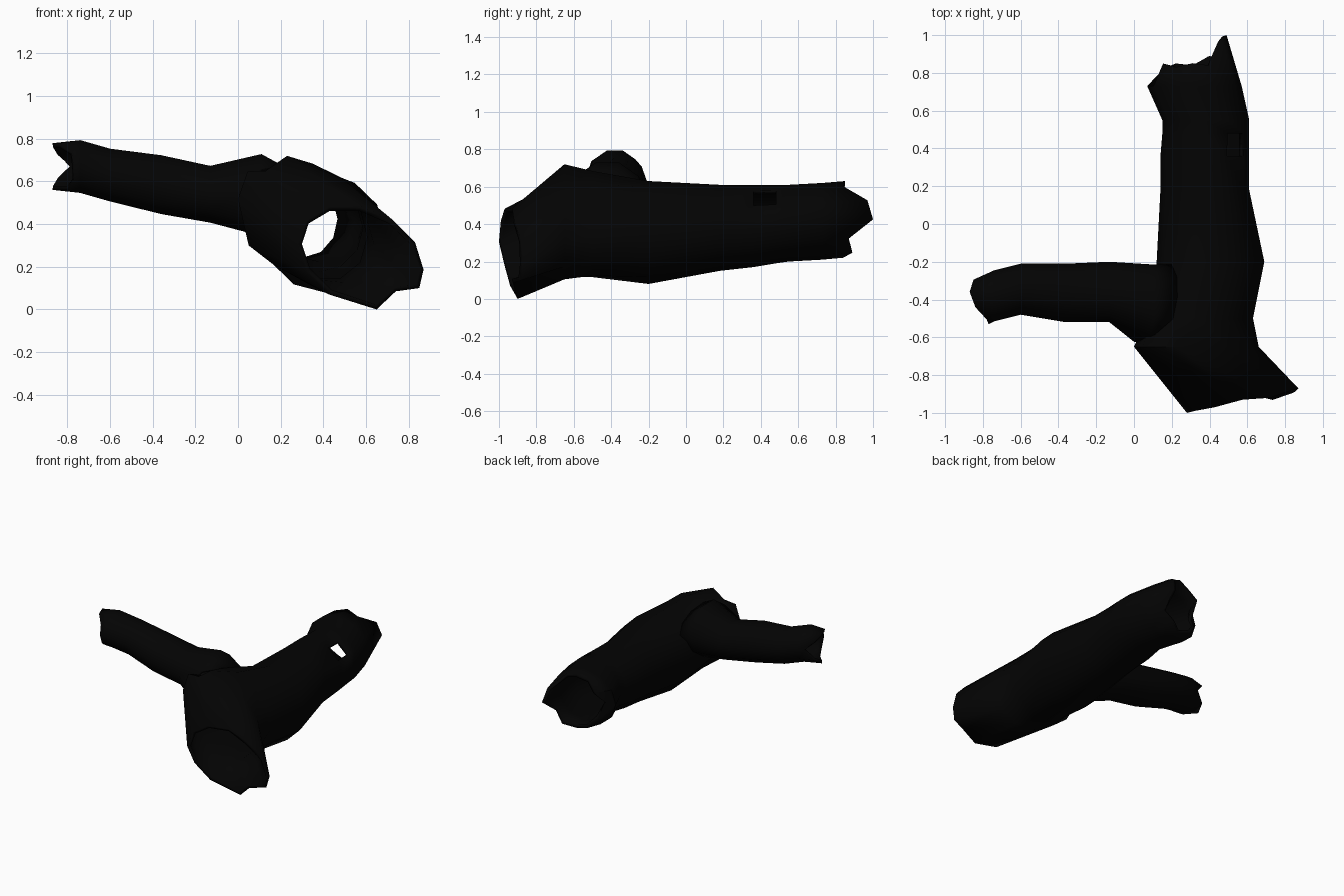
import bpy, bmesh, math
from mathutils import Vector
from mathutils.bvhtree import BVHTree

if "Cube" in bpy.data.objects:
    bpy.data.objects.remove(bpy.data.objects["Cube"])


def trunk_ring(y, cx, cz, rx, rz, lean=0, jag=None):
    """Slanted 12-sided trunk section; jag gives the y of every vertex of a broken end."""
    ring = []
    for k in range(12):
        a = math.tau * k / 12
        ring.append(Vector((cx + rx * math.cos(a), jag[k] if jag else y,
                            cz + rz * math.sin(a + math.radians(lean)))))
    return ring


def branch_ring(x, cy, cz, ry, rz, jag=None):
    """10-sided branch section; jag gives the x of every vertex."""
    ring = []
    for k in range(10):
        a = math.tau * k / 10
        ring.append(Vector((jag[k] if jag else x, cy + ry * math.cos(a), cz + rz * math.sin(a))))
    return ring


def loft(name, rings, wall, holes=()):
    """Open thin-walled shell through the rings; holes lists (row, column) faces left out."""
    bm = bmesh.new()
    loops = [[bm.verts.new(p) for p in r] for r in rings]
    n = len(loops[0])
    for i, (a, b) in enumerate(zip(loops, loops[1:])):
        for k in range(n):
            if (i, k) not in holes:
                bm.faces.new((a[k], a[(k + 1) % n], b[(k + 1) % n], b[k]))
    # normals point away from the axis, so the wall grows inwards
    bm.normal_update()
    row = rings[len(rings) // 2]
    axis = sum(row, Vector()) / n
    face = loops[len(rings) // 2][0].link_faces[0]
    if face.normal.dot(row[0] - axis) < 0:
        bmesh.ops.reverse_faces(bm, faces=bm.faces)
    me = bpy.data.meshes.new(name)
    bm.to_mesh(me)
    bm.free()
    ob = bpy.data.objects.new(name, me)
    bpy.context.collection.objects.link(ob)
    solid = ob.modifiers.new("wall", 'SOLIDIFY')
    solid.thickness, solid.offset = wall, -1
    return ob


# Trunk: hollow shell from the front broken end to the back one, with a knot hole
front_jag = [-.87, -.88, -.92, -.93, -.97, -.99, -1.0, -.97, -.94, -.90, -.92, -.88]
back_jag = [1.0, .97, .84, .85, .83, .85, .76, .82, .85, .84, .89, .87]
trunk_rings = [
    trunk_ring(0, .575, .246, .295, .245, -14, front_jag),
    trunk_ring(-.65, .33, .41, .33, .31, -20),
    trunk_ring(-.50, .35, .40, .28, .29, -12),
    trunk_ring(-.20, .405, .355, .285, .275),
    trunk_ring(.18, .375, .38, .235, .23),
    trunk_ring(.36, .375, .39, .235, .22),
    trunk_ring(.48, .38, .40, .23, .21),
    trunk_ring(.55, .38, .405, .23, .205),
    trunk_ring(.73, .32, .415, .25, .205),
    trunk_ring(0, .31, .425, .18, .205, 0, back_jag),
]
# Chipped lip and knobbly shoulder at the front
for row, k, x, z in ((0, 9, .65, 0), (0, 10, .74, .085), (0, 11, .85, .10),
                     (1, 3, .23, .72), (1, 4, .13, .65), (1, 7, .05, .30)):
    trunk_rings[row][k].x, trunk_rings[row][k].z = x, z
trunk = loft("hollow_trunk", trunk_rings, .025, holes={(5, 1)})

# Branch root: drop a flared ring onto the trunk surface
bvh = BVHTree.FromPolygons([v.co for v in trunk.data.vertices],
                           [p.vertices[:] for p in trunk.data.polygons])
collar, root = [], []
for p in branch_ring(-.5, -.42, .54, .205, .198):
    hit = bvh.ray_cast(p, Vector((1, 0, 0)))[0]
    near = bvh.find_nearest(Vector((.18, p.y, p.z)))[0]
    if hit is None or hit.x > .22:
        hit = near
    root.append(hit)
    collar.append(Vector((min(.11, hit.x - .02), p.y, p.z)))

# Branch: hollow shell from the root to the broken tip
tip_jag = [-.79, -.85, -.87, -.84, -.78, -.77, -.77, -.80, -.87, -.85]
branch = loft("hollow_branch", [
    root,
    collar,
    branch_ring(-.13, -.36, .54, .16, .14),
    branch_ring(-.36, -.365, .585, .155, .145),
    branch_ring(-.60, -.345, .63, .135, .13),
    branch_ring(-.74, -.38, .67, .135, .13),
    branch_ring(0, -.40, .67, .13, .115, tip_jag),
], .02)

# Dark bark, softly shaded
bark = bpy.data.materials.new("bark")
bark.diffuse_color = (.001, .001, .001, 1)
bark.use_nodes = True
bark.node_tree.nodes["Principled BSDF"].inputs["Base Color"].default_value = bark.diffuse_color
for ob in (trunk, branch):
    ob.data.materials.append(bark)
    ob.select_set(True)
    bpy.context.view_layer.objects.active = ob
bpy.ops.object.shade_smooth_by_angle(angle=math.radians(50))
